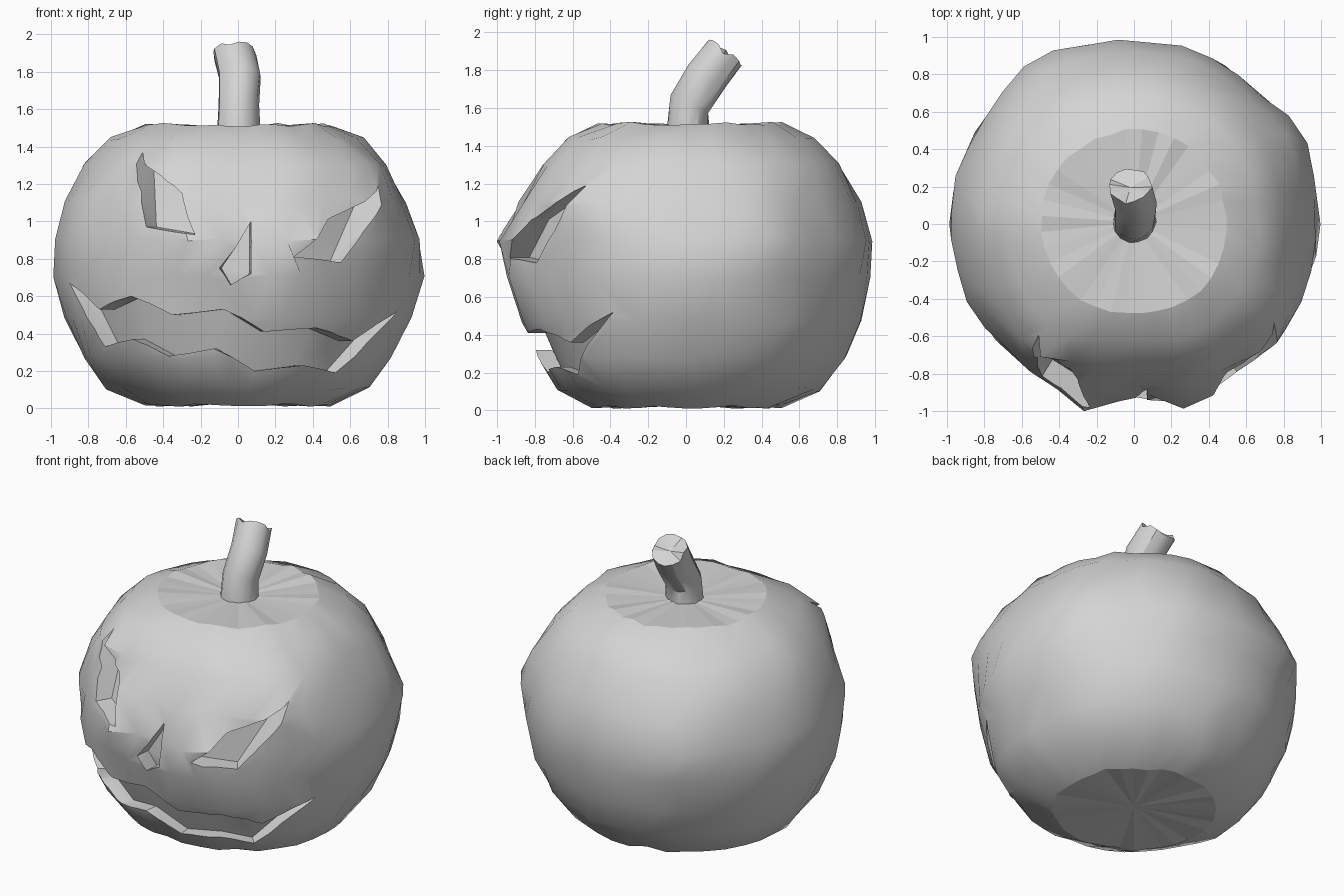
import bpy, bmesh, math, random
from mathutils import Vector, Matrix

if "Cube" in bpy.data.objects:
    bpy.data.objects.remove(bpy.data.objects["Cube"], do_unlink=True)

grey = bpy.data.materials.new("plain_grey")
grey.use_nodes = True
COLOUR = (0.66, 0.66, 0.66, 1)
grey.diffuse_color = COLOUR
grey.node_tree.nodes["Principled BSDF"].inputs["Base Color"].default_value = COLOUR

SEGMENTS = 36
PROFILE = [(0.5, 0.02), (0.71, 0.11), (0.84, 0.28), (0.93, 0.48), (0.975, 0.7),
           (0.98, 0.9), (0.92, 1.1), (0.82, 1.3), (0.68, 1.44), (0.5, 1.515)]
# Lumps and dents of the shell: centre, amount, spread
LUMPS = [((-0.23, -0.96, 0.93), 0.07, 0.15), ((0.3, -0.96, 0.81), 0.1, 0.15),
         ((0.75, -0.6, 1.19), 0.11, 0.18), ((-0.5, -0.62, 1.37), 0.06, 0.18),
         ((1, -0.1, 0.63), 0.04, 0.15), ((-1, 0.1, 0.6), 0.02, 0.2),
         ((0, -0.85, 0.42), -0.07, 0.4), ((0.03, -0.95, 0.95), -0.07, 0.17),
         ((0, -0.75, 1.35), -0.07, 0.3), ((0.85, 0.45, 0.95), 0.05, 0.25),
         ((0.7, 0.7, 0.9), -0.03, 0.2), ((-0.55, 0.85, 0.9), 0.05, 0.25),
         ((-0.68, -0.7, 0.85), -0.03, 0.25), ((0.68, -0.7, 0.65), -0.03, 0.25),
         ((0.9, 0.1, 1.2), -0.04, 0.3), ((0.88, 0, 0.33), -0.03, 0.25),
         ((-0.9, 0, 0.35), -0.03, 0.25), ((-0.55, -0.55, 0.1), -0.04, 0.2)]


def make_object(name, bm):
    bmesh.ops.recalc_face_normals(bm, faces=bm.faces)
    mesh = bpy.data.meshes.new(name)
    bm.to_mesh(mesh)
    bm.free()
    mesh.materials.append(grey)
    obj = bpy.data.objects.new(name, mesh)
    bpy.context.collection.objects.link(obj)
    return obj


def skin(bm, rings):
    for low, high in zip(rings, rings[1:]):
        n = len(low)
        for i in range(n):
            j = (i + 1) % n
            bm.faces.new((low[i], low[j], high[j], high[i]))


def fan(bm, ring, centre):
    tip = bm.verts.new(centre)
    for i, v in enumerate(ring):
        bm.faces.new((v, ring[(i + 1) % len(ring)], tip))


def make_shell(name):
    """Lumpy turned body with flat fanned ends."""
    random.seed(4)
    bm = bmesh.new()
    rings = []
    for row, (r, z) in enumerate(PROFILE):
        ring = []
        for i in range(SEGMENTS):
            a = math.tau * (i + 0.5 * (row % 2)) / SEGMENTS
            out = Vector((math.cos(a), math.sin(a), 0))
            p = out * r + Vector((0, 0, z))
            push = random.uniform(-0.008, 0.01)
            for centre, amount, spread in LUMPS:
                d = (p - Vector(centre)).length
                push += amount * math.exp(-(d / spread) ** 2)
            p += out * push
            p.z += random.uniform(-0.012, 0.012)
            ring.append(bm.verts.new(p))
        rings.append(ring)
    skin(bm, rings)
    fan(bm, rings[-1], (0, 0.01, 1.495))
    fan(bm, rings[0], (0, 0, 0.035))
    return make_object(name, bm)


def cap(bm, ring):
    """Close a long ring with a strip running between its two end corners."""
    n = len(ring)
    for i in range(n // 2):
        corners = [ring[i], ring[i + 1], ring[n - i - 1], ring[(n - i) % n]]
        bm.faces.new(list(dict.fromkeys(corners)))


def make_cutter(name, outline, target):
    """Outline laid on the target's front, running in toward its axis."""
    bm = bmesh.new()
    rings = [[], []]
    for x, z in outline:
        hit = target.ray_cast(Vector((x, -3, z)), Vector((0, 1, 0)))[1]
        for ring, factor in zip(rings, (1.2, 0.89)):
            ring.append(bm.verts.new((hit.x * factor, hit.y * factor, z)))
    skin(bm, rings)
    for ring in rings:
        cap(bm, ring)
    bmesh.ops.triangulate(bm, faces=bm.faces)
    return make_object(name, bm)


def activate(obj):
    for other in bpy.context.selected_objects:
        other.select_set(False)
    obj.select_set(True)
    bpy.context.view_layer.objects.active = obj


def subtract(obj, tool):
    mod = obj.modifiers.new("cut", 'BOOLEAN')
    mod.operation = 'DIFFERENCE'
    mod.solver = 'EXACT'
    mod.object = tool
    activate(obj)
    bpy.ops.object.modifier_apply(modifier=mod.name)


# Carved face outlines
OUTLINES = {
    "right_eye": [(-0.51, 1.37), (-0.3, 1.15), (-0.23, 0.93), (-0.49, 0.97)],
    "left_eye": [(0.3, 0.81), (0.48, 1.01), (0.75, 1.19), (0.55, 0.78)],
    "nose": [(0.07, 1.0), (-0.1, 0.75), (-0.04, 0.66), (0.07, 0.72)],
    "mouth": [(-0.9, 0.67), (-0.74, 0.53), (-0.57, 0.6), (-0.35, 0.5), (-0.08, 0.53),
              (0.14, 0.41), (0.42, 0.43), (0.61, 0.36), (0.85, 0.52), (0.52, 0.19),
              (0.35, 0.23), (0.09, 0.2), (-0.13, 0.32), (-0.37, 0.28), (-0.56, 0.37),
              (-0.71, 0.33)],
}

# Body with recessed eyes, nose and mouth
body = make_shell("pumpkin_body")
bpy.context.view_layer.update()
cutters = [make_cutter(part + "_cutter", outline, body) for part, outline in OUTLINES.items()]
for cutter in cutters:
    subtract(body, cutter)
    bpy.data.objects.remove(cutter, do_unlink=True)

activate(body)
bpy.ops.object.shade_smooth_by_angle(angle=math.radians(35))
# Faceted flat ends
for face in body.data.polygons:
    c = face.center
    if math.hypot(c.x, c.y) < 0.45 and (c.z > 1.45 or c.z < 0.07):
        face.use_smooth = False

# Bent stem with a ragged broken end
random.seed(2)
STEM = [((0, 0.01, 1.47), 0.115, 0), ((0, 0.02, 1.62), 0.11, 25),
        ((0.01, 0.115, 1.77), 0.115, 31), ((-0.02, 0.2, 1.89), 0.112, 36)]
bm = bmesh.new()
rings = []
for k, (centre, radius, tilt) in enumerate(STEM):
    turn = Matrix.Rotation(math.radians(-tilt), 3, 'X')
    ring = []
    for i in range(14):
        a = math.tau * i / 14
        rag = random.uniform(-0.02, 0.025) if k == 3 else 0
        r = radius * random.uniform(0.94, 1.06)
        offset = Vector((r * math.cos(a), r * math.sin(a), rag))
        ring.append(bm.verts.new(Vector(centre) + turn @ offset))
    rings.append(ring)
skin(bm, rings)
fan(bm, rings[-1], (-0.02, 0.195, 1.88))
fan(bm, rings[0], STEM[0][0])
stem = make_object("stem", bm)
activate(stem)
bpy.ops.object.shade_smooth_by_angle(angle=math.radians(30))
